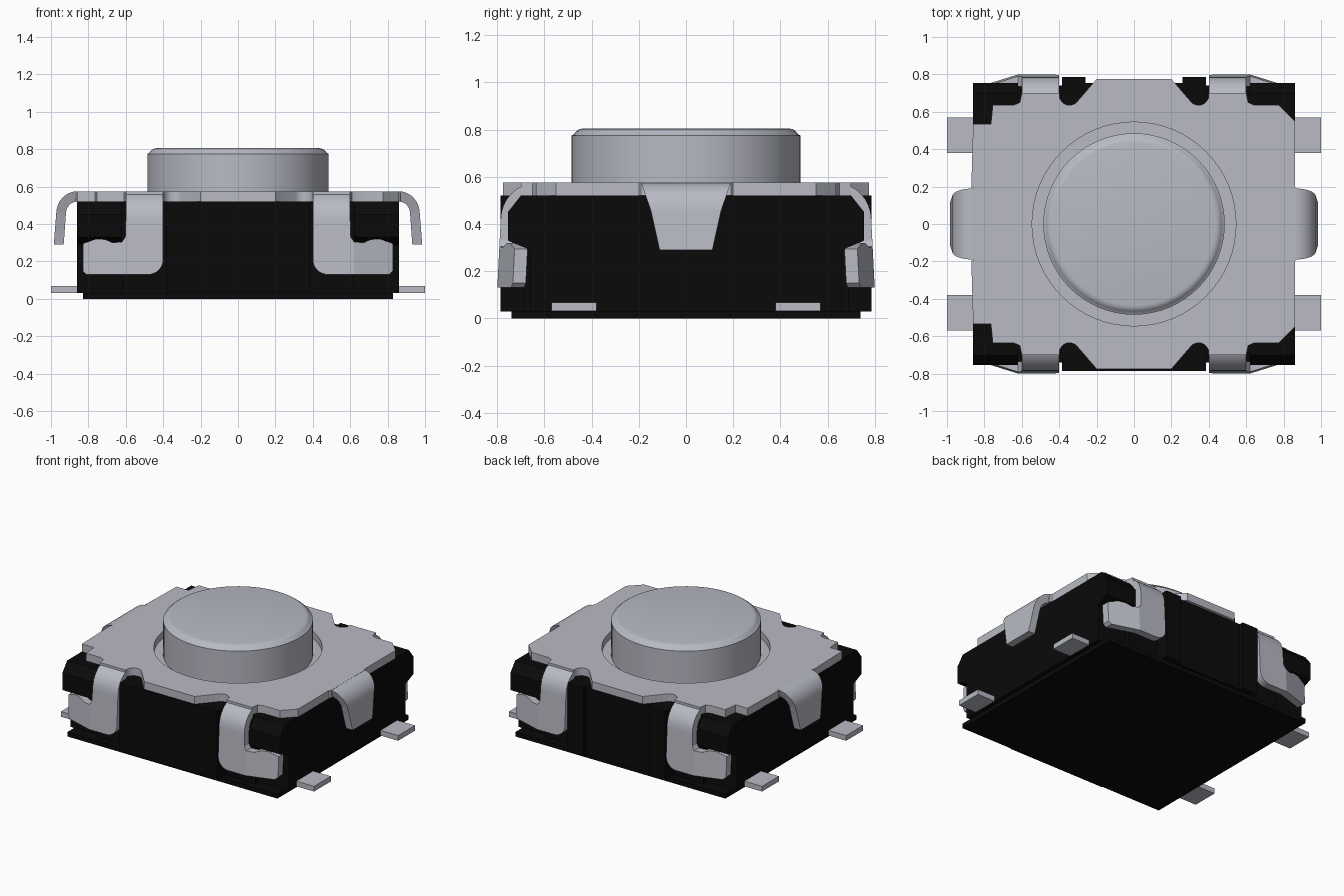
import bpy, bmesh, math
from mathutils import Vector

if "Cube" in bpy.data.objects:
    bpy.data.objects.remove(bpy.data.objects["Cube"], do_unlink=True)


def material(name, rgb):
    m = bpy.data.materials.new(name)
    m.use_nodes = True
    m.diffuse_color = (*rgb, 1)
    bsdf = m.node_tree.nodes["Principled BSDF"]
    bsdf.inputs["Base Color"].default_value = (*rgb, 1)
    bsdf.inputs["Roughness"].default_value = 0.5
    return m


METAL = material("grey metal", (0.48, 0.49, 0.55))
PLASTIC = material("black plastic", (0.003, 0.003, 0.003))


def finish(name, bm, mat):
    bmesh.ops.recalc_face_normals(bm, faces=bm.faces)
    me = bpy.data.meshes.new(name)
    bm.to_mesh(me)
    bm.free()
    me.materials.append(mat)
    ob = bpy.data.objects.new(name, me)
    bpy.context.collection.objects.link(ob)
    bpy.ops.object.select_all(action='DESELECT')
    ob.select_set(True)
    bpy.context.view_layer.objects.active = ob
    bpy.ops.object.shade_smooth_by_angle(angle=math.radians(32))
    return ob


def prism(name, loops, axis, lo, hi, mat, warp=None):
    """Fill flat outlines (later ones are holes) and extrude them along an axis."""
    place = {'x': lambda a, b: (lo, a, b),
             'y': lambda a, b: (a, lo, b),
             'z': lambda a, b: (a, b, lo)}[axis]
    bm = bmesh.new()
    edges = []
    for loop in loops:
        vs = [bm.verts.new(place(*p)) for p in loop]
        edges += [bm.edges.new((v, vs[i - 1])) for i, v in enumerate(vs)]
    normal = Vector([float(c == axis) for c in 'xyz'])
    bmesh.ops.triangle_fill(bm, edges=edges, use_beauty=True, normal=normal)
    geo = bmesh.ops.extrude_face_region(bm, geom=bm.faces[:])["geom"]
    moved = [g for g in geo if isinstance(g, bmesh.types.BMVert)]
    bmesh.ops.translate(bm, verts=moved, vec=normal * (hi - lo))
    if warp:
        for v in bm.verts:
            v.co = warp(v.co)
    return finish(name, bm, mat)


def rect(x0, x1, y0, y1):
    return [(x0, y0), (x1, y0), (x1, y1), (x0, y1)]


def arc(cx, cy, rx, ry, a0, a1, n=8):
    ts = [math.radians(a0 + (a1 - a0) * i / n) for i in range(n + 1)]
    return [(cx + rx * math.cos(t), cy + ry * math.sin(t)) for t in ts]


def lathe(name, profile, mat, n=64):
    bm = bmesh.new()
    rings = [[bm.verts.new((r * math.cos(i * math.tau / n), r * math.sin(i * math.tau / n), z))
              for i in range(n)] for r, z in profile]
    for a, b in zip(rings, rings[1:]):
        for i in range(n):
            bm.faces.new((a[i - 1], a[i], b[i], b[i - 1]))
    bm.faces.new(rings[0])
    bm.faces.new(rings[-1])
    return finish(name, bm, mat)


def mirrored(pts):
    """Complete an outline running from +x to -x side by mirroring in x."""
    return pts + [(-x, y) for x, y in reversed(pts)]


# Housing: stepped plan with recesses behind the legs and a shallow back notch
side = [(0.86, 0.66), (0.62, 0.66), (0.62, 0.69), (0.385, 0.69), (0.385, 0.785)]
front = mirrored([(x, -y) for x, y in side])
back = mirrored(side + [(0.26, 0.785), (0.26, 0.755)])
prism("housing", [back + front[::-1]], 'z', 0.03, 0.52, PLASTIC)
prism("housing_base", [rect(-0.83, 0.83, -0.74, 0.74)], 'z', 0, 0.032, PLASTIC)

# Metal cover: left and right corners differ, notches beside each leg
notch = [(0.60, 0.69)] + arc(0.645, 0.68, 0.045, 0.045, 180, 270, 4)
leg_edge = [(0.645, 0.635), (0.61, 0.65), (0.60, 0.70), (0.40, 0.70)]
bump = arc(0.345, 0.69, 0.055, 0.055, 0, -130, 7)
half = leg_edge + bump[1:] + [(0.20, 0.775)]
right_corner = [(0.86, 0.55), (0.775, 0.635)]
left_corner = [(-0.755, 0.635), (-0.765, 0.535), (-0.86, 0.535)]
side_lug = [(0.86, 0.20), (0.87, 0.19)]
top = side_lug[::-1] + right_corner + mirrored(half) + left_corner \
    + [(-x, y) for x, y in side_lug[::-1]]
outline = top + [(x, -y) for x, y in reversed(top)]
hole = arc(0, 0, 0.545, 0.545, 0, 360, 64)[:-1]
prism("cover", [outline, hole], 'z', 0.52, 0.575, METAL)

# Plunger with its flange in the cover hole and a rounded rim
lathe("plunger_flange", [(0.547, 0.51), (0.547, 0.526)], METAL)
lathe("plunger", [(0.485, 0.515), (0.485, 0.775), (0.475, 0.78), (0.465, 0.793),
                  (0.452, 0.802), (0.435, 0.805)], METAL)

# Cross-section of the bend over the edge, and front outlines of leg and foot
bend = arc(0.63, 0.42, 0.155, 0.155, 90, 0) + arc(0.63, 0.42, 0.10, 0.10, 0, 90)
leg = [(0.60, 0.42), (0.40, 0.42)] + arc(0.48, 0.21, 0.08, 0.08, 180, 270) \
    + [(0.62, 0.13), (0.62, 0.305), (0.603, 0.33)]
foot = [(0.62, 0.13), (0.81, 0.13), (0.83, 0.15), (0.83, 0.295), (0.76, 0.32),
        (0.71, 0.318), (0.67, 0.30), (0.62, 0.305)]
corner = [(0.60, 0.52), (0.70, 0.52), (0.755, 0.45), (0.755, 0.33), (0.66, 0.29), (0.60, 0.29)]

for sx, xn in ((1, "left"), (-1, "right")):
    for sy, yn in ((-1, "front"), (1, "back")):
        tag = f"{yn}_{xn}"

        def flip(c, sx=sx, sy=sy):
            return Vector((c.x * sx, c.y * sy, c.z))

        def lean(c):
            return flip(Vector((c.x, c.y + 0.05 * max(0, 0.42 - c.z), c.z)))

        def toe_in(c):
            return lean(Vector((c.x, c.y - 0.31 * (c.x - 0.62), c.z)))

        # Overhanging corner block of the housing
        prism(f"corner_block_{tag}", [corner], 'x', 0.62, 0.86, PLASTIC, flip)
        # Folded leg with a foot angled in below the corner block
        prism(f"leg_bend_{tag}", [bend], 'x', 0.40, 0.60, METAL, flip)
        prism(f"leg_{tag}", [leg], 'y', 0.73, 0.785, METAL, lean)
        prism(f"foot_{tag}", [foot], 'y', 0.73, 0.785, METAL, toe_in)
        # Flat solder terminal
        prism(f"terminal_{tag}", [rect(0.80, 1.0, 0.38, 0.57)], 'z', 0.031, 0.068, METAL, flip)

    # Tapered side tab bent down over the housing
    tab = [(0.85, 0.575)] + arc(0.86, 0.455, 0.112, 0.12, 90, 0) + [(0.985, 0.29), (0.932, 0.29)] \
        + arc(0.86, 0.455, 0.06, 0.065, 0, 90) + [(0.85, 0.52)]

    def taper(c, sx=sx):
        t = min(1, max(0, (c.z - 0.35) / 0.225))
        return Vector((c.x * sx, c.y * (0.112 + 0.078 * t), c.z))

    prism(f"side_tab_{xn}", [tab], 'y', -1, 1, METAL, taper)
